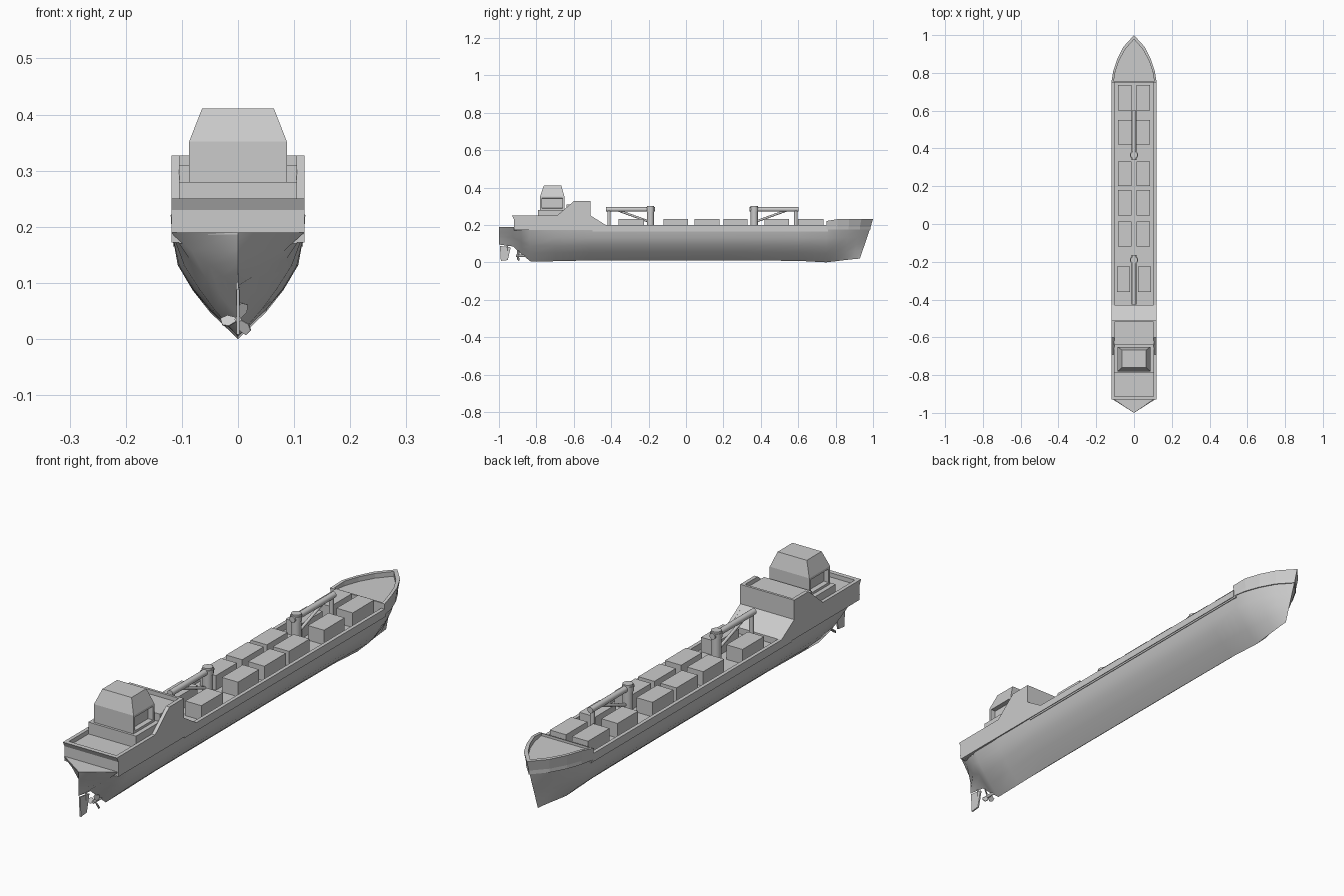
import bpy, bmesh, math
from mathutils import Vector, Matrix

if "Cube" in bpy.data.objects:
    bpy.data.objects.remove(bpy.data.objects["Cube"])


def make(name, verts, faces, smooth=None):
    me = bpy.data.meshes.new(name)
    bm = bmesh.new()
    vs = [bm.verts.new(v) for v in verts]
    for f in faces:
        bm.faces.new([vs[i] for i in f])
    bmesh.ops.remove_doubles(bm, verts=bm.verts, dist=0.0002)
    bmesh.ops.dissolve_degenerate(bm, edges=bm.edges, dist=0.0001)
    bmesh.ops.recalc_face_normals(bm, faces=bm.faces)
    bm.to_mesh(me)
    bm.free()
    ob = bpy.data.objects.new(name, me)
    bpy.context.collection.objects.link(ob)
    if smooth:
        bpy.ops.object.select_all(action='DESELECT')
        ob.select_set(True)
        bpy.context.view_layer.objects.active = ob
        bpy.ops.object.shade_smooth_by_angle(angle=math.radians(smooth))
    return ob


def loft(name, rings, closed=True, caps=True, smooth=None):
    n = len(rings[0])
    verts = [p for r in rings for p in r]
    faces = []
    for i in range(len(rings) - 1):
        for j in range(n if closed else n - 1):
            k = (j + 1) % n
            faces.append((i*n + j, i*n + k, (i+1)*n + k, (i+1)*n + j))
    if caps:
        faces += [tuple(range(n)), tuple(range((len(rings)-1)*n, len(rings)*n))]
    return make(name, verts, faces, smooth)


def rect(x, y0, y1, z, x0=None):
    a = -x if x0 is None else x0
    return [(a, y0, z), (x, y0, z), (x, y1, z), (a, y1, z)]


def box(name, x0, x1, y0, y1, z0, z1):
    return loft(name, [rect(x1, y0, y1, z0, x0), rect(x1, y0, y1, z1, x0)])


def profile(name, pts, x0, x1):
    return loft(name, [[(x, y, z) for y, z in pts] for x in (x0, x1)])


def rod(name, a, b, r, n=16):
    a, b = Vector(a), Vector(b)
    rot = (b - a).to_track_quat('Z', 'Y')
    ring = [rot @ Vector((r*math.cos(t), r*math.sin(t), 0))
            for t in [2*math.pi*i/n for i in range(n)]]
    return loft(name, [[c + v for v in ring] for c in (a, b)], smooth=40)


# hull: stations of keel y, top y, half width, keel z, lower fullness
stations = [
    (-1.0, -1.0, 0.0, 0.095, 1), (-0.925, -0.925, 0.118, 0.085, 0.45),
    (-0.875, -0.885, 0.118, 0.04, 0.55), (-0.83, -0.84, 0.118, 0.004, 0.75),
    (-0.7, -0.7, 0.118, 0.006, 0.95), (-0.52, -0.52, 0.118, 0.01, 1),
    (0.24, 0.24, 0.118, 0.01, 1), (0.6, 0.6, 0.118, 0.008, 1),
    (0.75, 0.75, 0.118, 0.0, 0.95), (0.80, 0.81, 0.107, 0.006, 0.85),
    (0.85, 0.87, 0.085, 0.012, 0.75), (0.895, 0.93, 0.052, 0.017, 0.7),
    (0.93, 0.987, 0.0, 0.02, 1)]
section = [(0, 0), (0.44, 0.25), (0.7, 0.45), (0.91, 0.68), (1, 1)]
rings = []
for yk, yt, w, zk, full in stations:
    half = []
    for u, t in section:
        f = full + (1 - full)*t**1.5
        half.append((w*u*f, yk + (yt - yk)*t, zk + (0.19 - zk)*t))
    rings.append([(-x, y, z) for x, y, z in reversed(half[1:])] + half)
loft("hull", rings, closed=False, caps=False, smooth=50)

# decks
box("main_deck", -0.116, 0.116, -0.5, 0.76, 0.165, 0.175)
loft("stern_ledge", [[(-0.118, -0.92, z), (0, -1, z), (0.118, -0.92, z)] for z in (0.186, 0.19)])

# bow: outer wall, rim and sunken forecastle deck
low = [(0.118, 0.75), (0.107, 0.81), (0.085, 0.87), (0.052, 0.93), (0, 0.987)]
top = [(0.12, 0.75), (0.110, 0.81), (0.089, 0.873), (0.056, 0.938), (0, 1.0)]
inner = [(0.107, 0.755), (0.098, 0.81), (0.078, 0.867), (0.046, 0.925), (0, 0.978)]


def bow_ring(pts, z, rise=0):
    half = [(x, y, z + rise*min(1, (y - 0.75)/0.06)) for x, y in pts]
    return half + [(-x, y, zz) for x, y, zz in reversed(half[:-1])]


loft("forecastle", [bow_ring(low, 0.175), bow_ring(low, 0.19), bow_ring(top, 0.221, 0.01),
                    bow_ring(inner, 0.221, 0.01), bow_ring(inner, 0.212)])

# side bulwarks with raised bridge wings
side = [(-0.92, 0.172), (-0.92, 0.23), (-0.93, 0.25), (-0.69, 0.25), (-0.6, 0.327),
        (-0.51, 0.327), (-0.51, 0.25), (-0.43, 0.2), (0.752, 0.2), (0.752, 0.172)]
for s, tag in ((-1, "left"), (1, "right")):
    profile("bulwark_" + tag, side, s*0.104, s*0.1187)

# aft body: ramp, front wall, bridge deck, poop
profile("aft_body", [(-0.92, 0.17), (-0.92, 0.233), (-0.79, 0.233), (-0.79, 0.28),
                     (-0.64, 0.28), (-0.64, 0.31), (-0.52, 0.31), (-0.52, 0.327),
                     (-0.51, 0.327), (-0.51, 0.25), (-0.43, 0.199), (-0.43, 0.17)], -0.105, 0.105)
profile("stern_bulwark", [(-0.92, 0.19), (-0.92, 0.23), (-0.93, 0.25), (-0.912, 0.25),
                          (-0.912, 0.19)], -0.118, 0.118)

# wheelhouse with recessed side windows
house = loft("wheelhouse", [rect(0.087, -0.78, -0.65, 0.28), rect(0.087, -0.78, -0.65, 0.352),
                            rect(0.064, -0.76, -0.667, 0.411)])
bm = bmesh.new()
bm.from_mesh(house.data)
for f in [f for f in bm.faces if abs(f.normal.x) > 0.99]:
    bmesh.ops.inset_region(bm, faces=[f], thickness=0.013, depth=0)
    sx = f.normal.x
    bmesh.ops.inset_region(bm, faces=[f], thickness=0.001, depth=0)
    bmesh.ops.translate(bm, verts=f.verts, vec=(-0.02*sx, 0, 0))
bm.to_mesh(house.data)
bm.free()

# cargo boxes
for i, (y0, y1) in enumerate([(0.6, 0.735), (0.42, 0.55), (0.2, 0.33), (0.045, 0.18),
                              (-0.12, 0.012), (-0.36, -0.225)]):
    shift = 0.007 if i == 5 else 0
    for s, tag in ((-1, "left"), (1, "right")):
        a, b = sorted((s*(0.013 + shift), s*(0.084 + shift)))
        box(f"cargo_box_{tag}_{i + 1}", a, b, y0, y1, 0.17, 0.233)

# deck cranes
for name, y, d in (("fore_crane", 0.365, 1), ("aft_crane", -0.19, -1)):
    rod(name + "_post", (0, y, 0.17), (0, y, 0.30), 0.019)
    rod(name + "_collar", (0, y, 0.272), (0, y, 0.292), 0.022)
    rod(name + "_boom", (0, y - d*0.025, 0.283), (0, y + d*0.237, 0.283), 0.012)
    rod(name + "_leg", (0, y + d*0.222, 0.17), (0, y + d*0.222, 0.283), 0.009)
    rod(name + "_brace", (0, y, 0.215), (0, y + d*0.18, 0.28), 0.006)

# rudder
profile("rudder", [(-0.99, 0.008), (-0.953, 0.012), (-0.937, 0.08), (-0.995, 0.088)], -0.003, 0.003)
rod("rudder_stock", (0, -0.955, 0.06), (0, -0.955, 0.11), 0.004, 10)

# propeller
rod("propeller_hub", (0, -0.91, 0.035), (0, -0.84, 0.035), 0.006, 12)
for i in range(3):
    m = (Matrix.Translation((0, -0.897, 0.035)) @ Matrix.Rotation(i*2*math.pi/3 + 0.4, 4, 'Y')
         @ Matrix.Rotation(0.6, 4, 'Z'))
    blade = [(-0.004, 0.003), (-0.012, 0.018), (-0.008, 0.029), (0.006, 0.031),
             (0.011, 0.018), (0.004, 0.003)]
    loft(f"propeller_blade_{i + 1}", [[m @ Vector((x, y, z)) for x, z in blade]
                                      for y in (-0.0015, 0.0015)])
